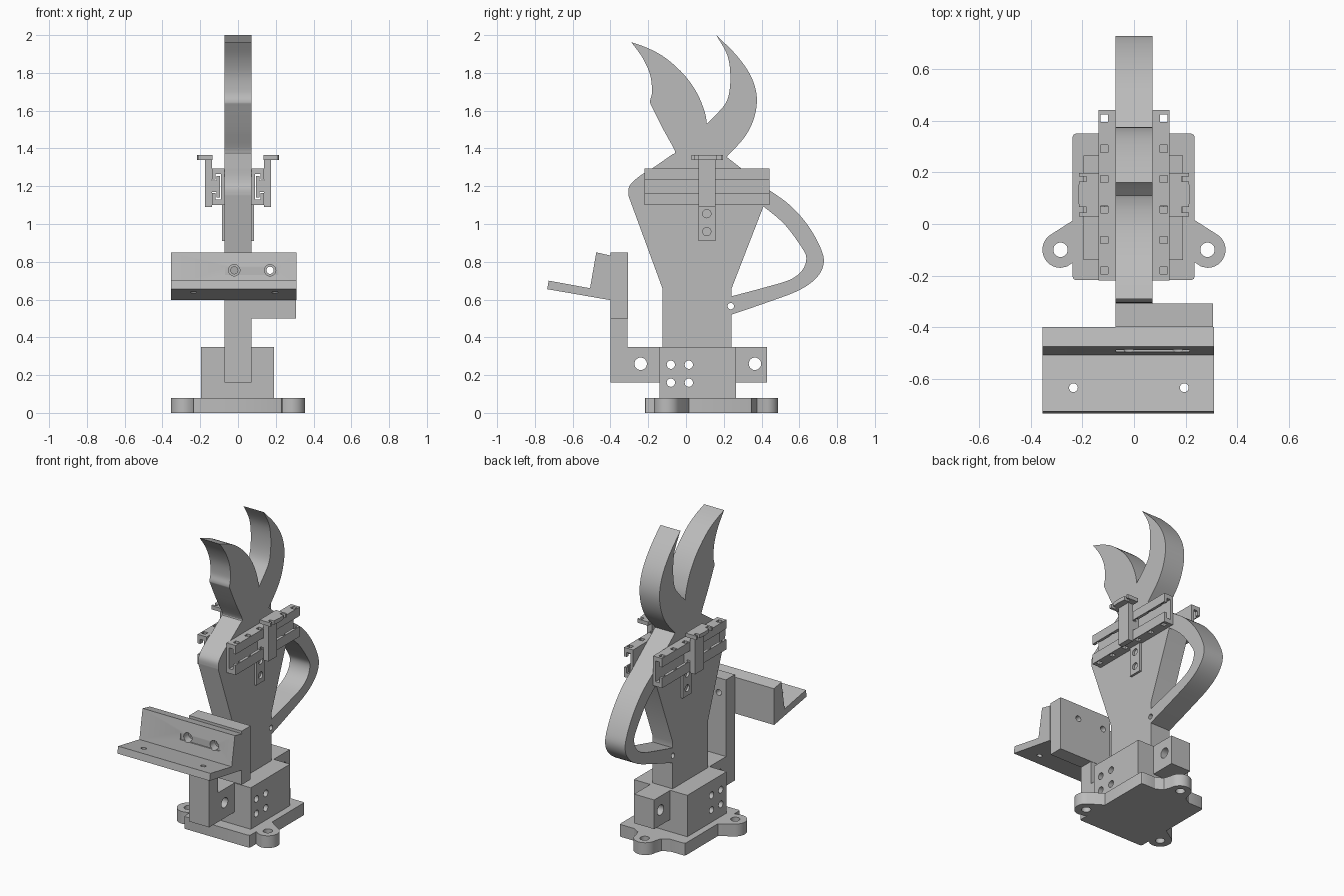
import bpy, bmesh, math

if "Cube" in bpy.data.objects:
    bpy.data.objects.remove(bpy.data.objects["Cube"], do_unlink=True)

grey = bpy.data.materials.new("pale_grey")
grey.use_nodes = True
colour = (0.5, 0.5, 0.5, 1)
grey.diffuse_color = colour
grey.node_tree.nodes["Principled BSDF"].inputs["Base Color"].default_value = colour


def prism(name, outline, axis, start, end):
    """Extrude a 2D outline along the given axis (0 = x, 1 = y, 2 = z)."""
    def place(point, depth):
        co = list(point)
        co.insert(axis, depth)
        return co
    bm = bmesh.new()
    face = bm.faces.new([bm.verts.new(place(p, start)) for p in outline])
    grown = bmesh.ops.extrude_face_region(bm, geom=[face])["geom"]
    shift = place((0, 0), end - start)
    bmesh.ops.translate(bm, vec=shift, verts=[v for v in grown if isinstance(v, bmesh.types.BMVert)])
    bmesh.ops.recalc_face_normals(bm, faces=bm.faces)
    mesh = bpy.data.meshes.new(name)
    bm.to_mesh(mesh)
    bm.free()
    mesh.materials.append(grey)
    ob = bpy.data.objects.new(name, mesh)
    bpy.context.collection.objects.link(ob)
    return ob


def rect(u0, u1, v0, v1):
    return [(u0, v0), (u1, v0), (u1, v1), (u0, v1)]


def box(name, xs, ys, zs):
    return prism(name, rect(*xs, *ys), 2, *zs)


def circle(u, v, r, n=24):
    return [(u + r * math.cos(math.tau * i / n), v + r * math.sin(math.tau * i / n)) for i in range(n)]


def hole(u, v, r, axis, start=-1, end=1):
    return prism("cutter", circle(u, v, r), axis, start, end)


def smooth(points, steps=5):
    """Catmull-Rom curve through the points."""
    pts = [points[0]] + points + [points[-1]]
    out = []
    for a, b, c, d in zip(pts, pts[1:], pts[2:], pts[3:]):
        for i in range(steps):
            t = i / steps
            out.append(tuple(0.5 * (2 * q + (r - p) * t + (2 * p - 5 * q + 4 * r - s) * t ** 2
                                    + (3 * q - p - 3 * r + s) * t ** 3)
                             for p, q, r, s in zip(a, b, c, d)))
    return out + [points[-1]]


def combine(ob, others, operation="DIFFERENCE"):
    bpy.context.view_layer.objects.active = ob
    for other in others:
        mod = ob.modifiers.new("cut", "BOOLEAN")
        mod.operation = operation
        mod.solver = "EXACT"
        mod.object = other
        bpy.ops.object.modifier_apply(modifier=mod.name)
        bpy.data.objects.remove(other, do_unlink=True)
    return ob


HALF = 0.072  # half thickness of the upright plate

# Forked body with foot and side handle, drawn in the side plane
left_horn_outer = smooth([(-0.07, 1.37), (-0.06, 1.39), (-0.12, 1.5), (-0.18, 1.62), (-0.19, 1.65),
                          (-0.18, 1.7), (-0.19, 1.79), (-0.23, 1.88), (-0.29, 1.963)])
left_horn_inner = smooth([(-0.29, 1.963), (-0.2, 1.93), (-0.11, 1.88), (-0.01, 1.79),
                          (0.06, 1.69), (0.1, 1.59), (0.11, 1.53)])
right_horn_inner = smooth([(0.11, 1.53), (0.17, 1.59), (0.22, 1.66), (0.235, 1.77), (0.22, 1.89), (0.16, 2.0)])
right_horn_outer = smooth([(0.16, 2.0), (0.27, 1.89), (0.345, 1.78), (0.375, 1.67), (0.36, 1.56),
                           (0.31, 1.46), (0.215, 1.355)])
handle_outer = smooth([(0.44, 1.18), (0.55, 1.1), (0.64, 1.0), (0.705, 0.89), (0.73, 0.8),
                       (0.695, 0.72), (0.6, 0.65), (0.43, 0.585), (0.24, 0.52)])
foot = [(0.24, 0.35), (0.43, 0.35), (0.43, 0.16), (-0.4, 0.16), (-0.4, 0.5), (-0.31, 0.5),
        (-0.31, 0.35), (-0.125, 0.35), (-0.125, 0.66)]
shoulder = smooth([(-0.305, 1.15), (-0.3, 1.2), (-0.25, 1.25), (-0.17, 1.3)])
body = prism("body", left_horn_outer + left_horn_inner[1:] + right_horn_inner[1:] + right_horn_outer[1:]
             + handle_outer + foot + shoulder, 0, -HALF, HALF)
handle_gap = smooth([(0.24, 0.617), (0.42, 0.665), (0.55, 0.705), (0.615, 0.755), (0.637, 0.82),
                     (0.61, 0.88), (0.52, 1.0), (0.41, 1.093)]) + [(0.24, 0.655)]
bolt_spots = [(y, z) for y in (-0.08, 0.015) for z in (0.16, 0.255)]
combine(body, [prism("cutter", handle_gap, 0, -1, 1), hole(0.237, 0.565, 0.017, 0)]
        + [hole(y, 0.26, 0.033, 0) for y in (-0.24, 0.365)]
        + [hole(y, z, 0.022, 0) for y, z in bolt_spots])

# Clamp block around the foot
block = box("clamp_block", (-0.195, 0.19), (-0.14, 0.265), (0.08, 0.35))
combine(block, [hole(y, z, 0.022, 0) for y, z in bolt_spots])

# Base plate with three screw lugs
base = box("base_plate", (-0.238, 0.235), (-0.217, 0.35), (0, 0.08))
bevel = base.modifiers.new("corners", "BEVEL")
bevel.width, bevel.segments = 0.012, 2
bevel.limit_method = "WEIGHT"
weights = base.data.attributes.new("bevel_weight_edge", "FLOAT", "EDGE")
for edge in base.data.edges:
    a, b = (base.data.vertices[i].co for i in edge.vertices)
    weights.data[edge.index].value = float(abs(a.z - b.z) > 0.01)
bpy.context.view_layer.objects.active = base
bpy.ops.object.modifier_apply(modifier=bevel.name)


def arc(u, v, r, a0, a1, n=16):
    angles = [math.radians(a0 + (a1 - a0) * i / n) for i in range(n + 1)]
    return [(u + r * math.cos(a), v + r * math.sin(a)) for a in angles]


side_lug = [(0.2, -0.14), (0.235, -0.148), (0.26, -0.165)] + arc(0.285, -0.1, 0.07, -90, 55) + [(0.235, 0.015), (0.2, 0.03)]
back_lug = [(0.13, 0.32), (0.13, 0.35), (0.085, 0.375)] + arc(0, 0.418, 0.07, 0, 180) + [(-0.085, 0.375), (-0.13, 0.35), (-0.13, 0.32)]
lugs = [prism("lug", [(s * x, y) for x, y in side_lug], 2, 0, 0.08) for s in (1, -1)]
lugs.append(prism("lug", back_lug, 2, 0, 0.08))
combine(base, lugs, "UNION")
combine(base, [hole(x, y, 0.028, 2) for x, y in ((0.285, -0.1), (-0.285, -0.1), (0, 0.425))])

# Front mounting plate and angled shelf
plate = box("mounting_plate", (-HALF, 0.307), (-0.4, -0.308), (0.5, 0.85))
bolts_x = (-0.02, 0.17)
combine(plate, [hole(x, 0.755, 0.019, 1) for x in bolts_x])
shelf = prism("angled_shelf", [(-0.727, 0.7), (-0.735, 0.655), (-0.4, 0.597), (-0.4, 0.833),
                               (-0.475, 0.85), (-0.508, 0.66)], 0, -0.355, 0.31)
combine(shelf, [box("cutter", (-0.07, 0.215), (-0.7, -0.488), (0.73, 0.9))]
        + [hole(x, 0.755, 0.03, 1, -1, -0.44) for x in bolts_x]
        + [hole(x, 0.755, 0.019, 1) for x in bolts_x]
        + [hole(x, -0.635, 0.017, 2) for x in (-0.235, 0.195)])

# Slotted side rails, each with a hanging tab and a slider
rail_outline = [(HALF, 1.1), (0.137, 1.1), (0.137, 1.165), (0.118, 1.165), (0.118, 1.13), (0.09, 1.13),
                (0.09, 1.265), (0.118, 1.265), (0.118, 1.235), (0.137, 1.235), (0.137, 1.293), (HALF, 1.293)]
pointer_outline = [(0.135, 0.03), (0.213, 0.03), (0.213, 0.045), (0.185, 0.045), (0.185, 0.065), (0.213, 0.065),
                   (0.218, 0.115), (0.213, 0.165), (0.185, 0.165), (0.185, 0.185), (0.213, 0.185),
                   (0.213, 0.197), (0.135, 0.197)]
for side, s in (("left", 1), ("right", -1)):
    def span(a, b):
        return sorted((s * a, s * b))
    rail = prism(side + "_rail", [(s * x, z) for x, z in rail_outline], 1, -0.22, 0.442)
    combine(rail, [box("cutter", span(0.1, 0.13), (y - 0.014, y + 0.014), (1, 1.4))
                   for y in [-0.18 + 0.118 * i for i in range(6)]])
    tab = box(side + "_rail_tab", span(HALF, 0.086), (0.065, 0.155), (0.91, 1.1))
    combine(tab, [hole(0.11, z, 0.022, 0) for z in (0.96, 1.055)])
    box(side + "_slider_plate", span(0.138, 0.174), (0.065, 0.155), (1.09, 1.345))
    box(side + "_slider_neck", span(0.112, 0.138), (0.065, 0.155), (1.17, 1.23))
    box(side + "_slider_tongue", span(0.094, 0.114), (0.065, 0.155), (1.14, 1.255))
    prism(side + "_slider_pointer", [(s * x, y) for x, y in pointer_outline], 2, 1.34, 1.365)

# Smooth the curved walls, keep the edges crisp
for ob in bpy.context.scene.objects:
    if ob.type == "MESH":
        ob.select_set(True)
        bpy.context.view_layer.objects.active = ob
bpy.ops.object.shade_smooth_by_angle(angle=math.radians(25))
